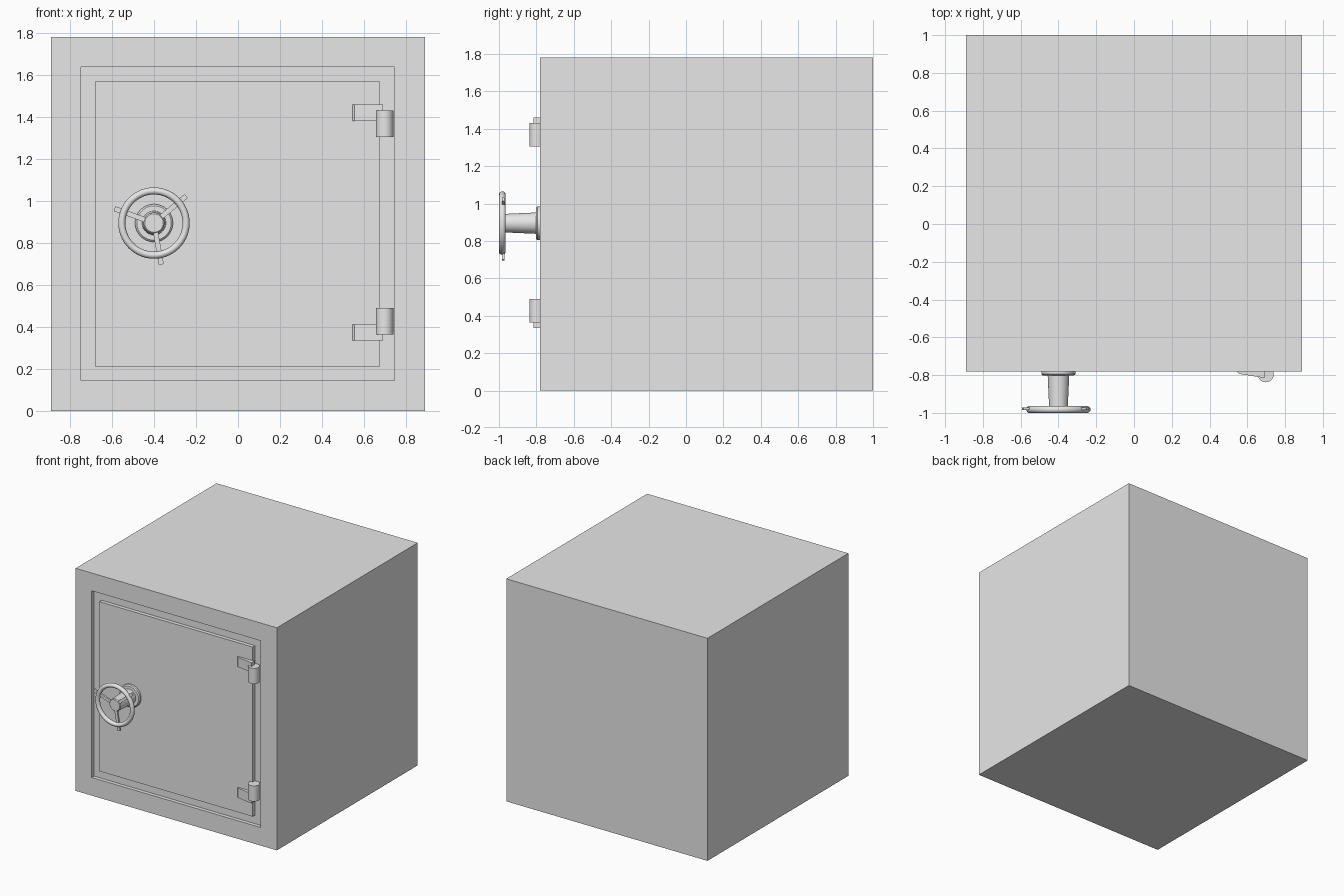
import bpy, bmesh, math
from mathutils import Matrix, Vector

if "Cube" in bpy.data.objects:
    bpy.data.objects.remove(bpy.data.objects["Cube"])

grey = bpy.data.materials.new("plain grey")
grey.diffuse_color = (0.8, 0.8, 0.8, 1)
grey.use_nodes = True
grey.node_tree.nodes["Principled BSDF"].inputs["Base Color"].default_value = grey.diffuse_color

FRONT = -0.78            # y of the safe's front face
WX, WZ = -0.40, 0.895    # handwheel axis
MID_Z = 0.8975           # hinges mirror about this height


def finish(name, bm, smooth=False):
    bmesh.ops.recalc_face_normals(bm, faces=bm.faces[:])
    me = bpy.data.meshes.new(name)
    bm.to_mesh(me)
    bm.free()
    ob = bpy.data.objects.new(name, me)
    bpy.context.collection.objects.link(ob)
    me.materials.append(grey)
    if smooth:
        bpy.ops.object.select_all(action='DESELECT')
        ob.select_set(True)
        bpy.context.view_layer.objects.active = ob
        bpy.ops.object.shade_smooth_by_angle(angle=math.radians(35))
    return ob


def add_box(bm, lo, hi, matrix=Matrix()):
    lo, hi = Vector(lo), Vector(hi)
    m = matrix @ Matrix.Translation((lo + hi) / 2) @ Matrix.Diagonal((*(hi - lo), 1))
    return bmesh.ops.create_cube(bm, size=1, matrix=m)


def lathe(name, profile, steps=48):
    """Spin (radius, y) points around the handwheel axis."""
    bm = bmesh.new()
    vs = [bm.verts.new((WX + r, y, WZ)) for r, y in profile]
    es = [bm.edges.new(p) for p in zip(vs, vs[1:])]
    bmesh.ops.spin(bm, geom=vs + es, cent=(WX, 0, WZ), axis=(0, 1, 0),
                   angle=2 * math.pi, steps=steps, use_duplicate=False)
    bmesh.ops.remove_doubles(bm, verts=bm.verts[:], dist=1e-5)
    return finish(name, bm, True)


# Body: box whose front is inset to the door opening and pushed in
bm = bmesh.new()
add_box(bm, (-0.89, FRONT, 0), (0.89, 1.0, 1.78))
front = min(bm.faces, key=lambda f: f.calc_center_median().y)
bmesh.ops.inset_region(bm, faces=[front], thickness=0.203)
bmesh.ops.translate(bm, verts=front.verts[:], vec=(-0.002, 0, 0.001))
recess = bmesh.ops.extrude_discrete_faces(bm, faces=[front])['faces'][0]
bmesh.ops.translate(bm, verts=recess.verts[:], vec=(0, 0.03, 0))
finish("safe_body", bm)

# Door: flush slab leaving a thin gap all round
bm = bmesh.new()
add_box(bm, (-0.68, FRONT, 0.213), (0.676, FRONT + 0.03, 1.569))
finish("door", bm)

# Hinges: barrel on the frame and a wedge leaf on the door, mirrored in height
LEAF = [(0.545, FRONT + 0.005), (0.545, -0.783), (0.555, -0.793),
        (0.69, -0.815), (0.69, FRONT + 0.005)]
for side, tag in ((1, "upper"), (-1, "lower")):
    bm = bmesh.new()
    z = MID_Z + side * 0.47
    bmesh.ops.create_cone(bm, cap_ends=True, segments=32, radius1=0.042,
                          radius2=0.042, depth=0.125,
                          matrix=Matrix.Translation((0.698, -0.796, z)))
    finish(tag + "_hinge_barrel", bm, True)

    bm = bmesh.new()
    z = MID_Z + side * 0.4845
    f = bm.faces.new([bm.verts.new((x, y, z)) for x, y in LEAF])
    ext = bmesh.ops.extrude_face_region(bm, geom=[f])
    bmesh.ops.translate(bm, verts=[v for v in ext['geom'] if isinstance(v, bmesh.types.BMVert)],
                        vec=(0, 0, side * 0.078))
    finish(tag + "_hinge_leaf", bm)

# Handwheel: flange on the door, tapered shaft with cap, rim
lathe("wheel_flange", [(0, FRONT), (0.09, FRONT), (0.09, -0.795),
                       (0.082, -0.802), (0, -0.802)])
lathe("wheel_shaft", [(0, -0.80), (0.057, -0.80), (0.05, -0.955), (0.05, -0.982),
                      (0.044, -0.988), (0, -0.988)])
lathe("wheel_rim", [(0.153 + 0.017 * math.cos(a), -0.982 + 0.018 * math.sin(a))
                    for a in (i * math.tau / 14 for i in range(15))], 56)

# Spokes: three flat bars poking out past the rim
bm = bmesh.new()
for deg in (40, 160, 280):
    m = Matrix.Translation((WX, -0.978, WZ)) @ Matrix.Rotation(-math.radians(deg), 4, 'Y')
    add_box(bm, (0.03, -0.007, -0.012), (0.2, 0.007, 0.012), m)
finish("wheel_spokes", bm)
